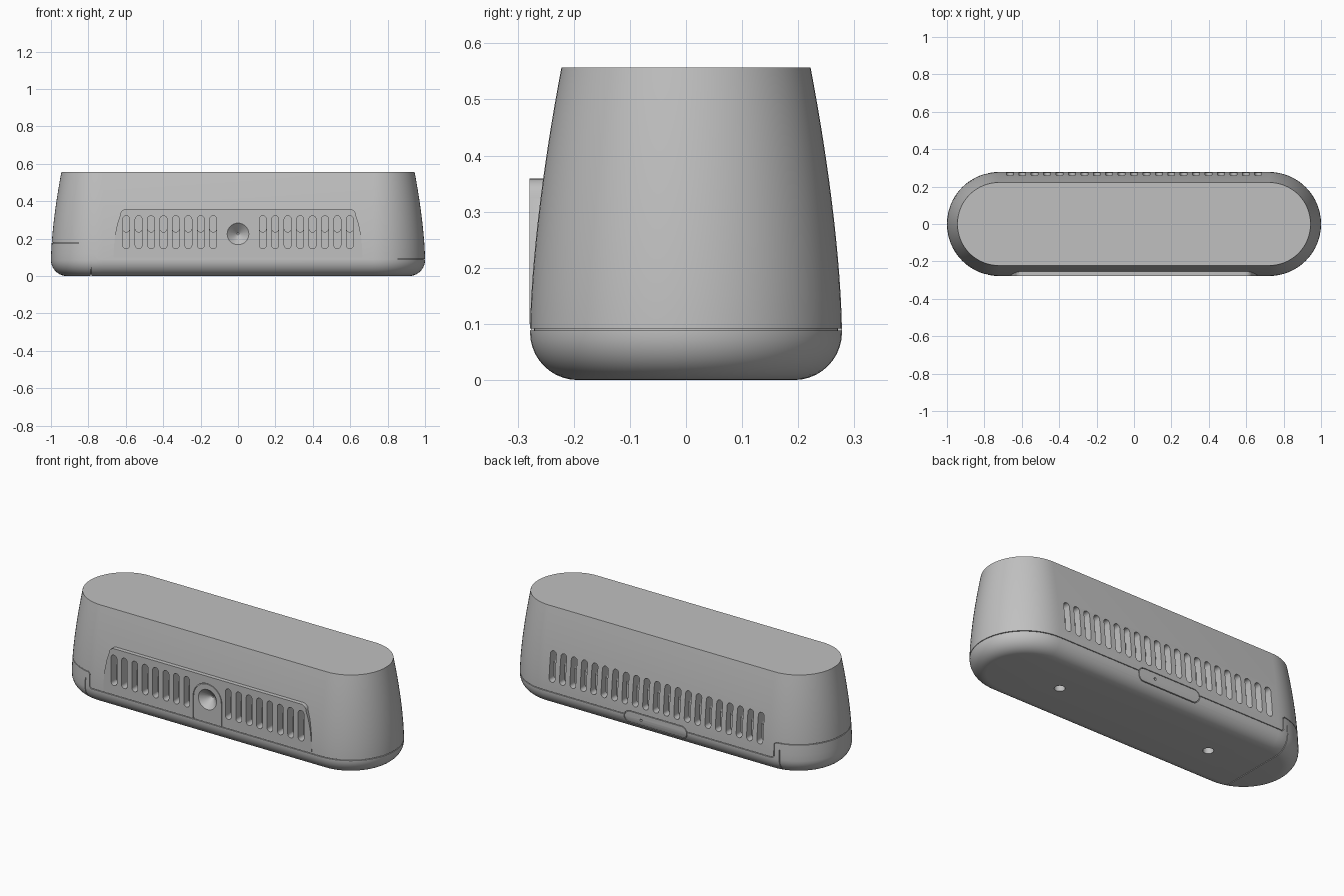
import bpy, bmesh
from math import sin, cos, pi, radians
from mathutils import Vector, Matrix

if "Cube" in bpy.data.objects:
    bpy.data.objects.remove(bpy.data.objects["Cube"])

STRAIGHT = 0.722   # half length of the flat sides
RADIUS = 0.278     # widest end radius
HEIGHT = 0.557
FILLET = 0.085     # rounded bottom edge
PITCH = 0.0664     # slot spacing
FRONT = -0.2785    # face of the vent panel


def finish(name, bm):
    bmesh.ops.recalc_face_normals(bm, faces=bm.faces)
    mesh = bpy.data.meshes.new(name)
    bm.to_mesh(mesh)
    bm.free()
    ob = bpy.data.objects.new(name, mesh)
    bpy.context.collection.objects.link(ob)
    return ob


def boolean(target, tool, operation="DIFFERENCE", keep=False):
    mod = target.modifiers.new("cut", "BOOLEAN")
    mod.operation = operation
    mod.solver = "EXACT"
    mod.object = tool
    bpy.context.view_layer.objects.active = target
    bpy.ops.object.modifier_apply(modifier=mod.name)
    if not keep:
        bpy.data.objects.remove(tool)


def loft_body(name, inset=0.0):
    """Stack of stadium outlines following the side profile."""
    rows = []
    for i in range(11):
        a = pi / 2 * i / 10
        rows.append((RADIUS - FILLET + (FILLET - inset) * sin(a),
                     FILLET - (FILLET - inset) * cos(a)))
    for i in range(1, 15):
        t = i / 14
        rows.append((RADIUS - inset - 0.056 * t ** 1.6,
                     FILLET + (HEIGHT - inset - FILLET) * t))
    bm = bmesh.new()
    rings = []
    for r, z in rows:
        ring = []
        for side in (1, -1):
            for k in range(33):
                a = pi * k / 32 - pi / 2
                ring.append(bm.verts.new((side * (STRAIGHT + r * cos(a)), side * r * sin(a), z)))
        rings.append(ring)
    for low, high in zip(rings, rings[1:]):
        for k in range(len(low)):
            j = (k + 1) % len(low)
            bm.faces.new((low[k], low[j], high[j], high[k]))
    bm.faces.new(rings[0])
    bm.faces.new(rings[-1])
    return finish(name, bm)


def extrude_y(bm, faces, depth):
    out = bmesh.ops.extrude_face_region(bm, geom=faces)
    verts = [g for g in out["geom"] if isinstance(g, bmesh.types.BMVert)]
    bmesh.ops.translate(bm, verts=verts, vec=(0, depth, 0))


def prisms(name, outlines, y0, y1):
    """Extrude closed x-z outlines along y."""
    bm = bmesh.new()
    for pts in outlines:
        face = bm.faces.new([bm.verts.new((x, y0, z)) for x, z in pts])
        extrude_y(bm, [face], y1 - y0)
    return finish(name, bm)


def ribbon(name, path, y0, y1, closed=False, width=0.004):
    """Thin x-z strip along a path, extruded along y."""
    bm = bmesh.new()
    pts = [Vector(p) for p in path]
    n = len(pts)
    pairs = []
    for i, p in enumerate(pts):
        before = pts[i - 1] if closed or i else p
        after = pts[(i + 1) % n] if closed or i < n - 1 else p
        d1, d2 = (p - before).normalized(), (after - p).normalized()
        d = (d1 + d2).normalized()
        normal = Vector((-d.y, d.x))
        ref = d2 if d2.length else d1
        offset = normal * width / 2 / max(d.dot(ref), 0.5)
        pairs.append([bm.verts.new((q.x, y0, q.y)) for q in (p + offset, p - offset)])
    faces = []
    for i in range(n if closed else n - 1):
        a, b = pairs[i], pairs[(i + 1) % n]
        faces.append(bm.faces.new((a[0], a[1], b[1], b[0])))
    extrude_y(bm, faces, y1 - y0)
    return finish(name, bm)


def arc(x, z, r, start, end, steps=10):
    return [(x + r * cos(radians(start + (end - start) * i / steps)),
             z + r * sin(radians(start + (end - start) * i / steps))) for i in range(steps + 1)]


def slot(x, low, high, r=0.0185):
    return arc(x, high - r, r, 0, 180) + arc(x, low + r, r, 180, 360)


def cone(name, place, axis, depth, r1, r2):
    bm = bmesh.new()
    turn = Vector((0, 0, 1)).rotation_difference(Vector(axis)).to_matrix().to_4x4()
    bmesh.ops.create_cone(bm, cap_ends=True, segments=40, radius1=r1, radius2=r2,
                          depth=depth, matrix=Matrix.Translation(place) @ turn)
    return finish(name, bm)


# Main shell and a smaller copy that limits groove depth
housing = loft_body("housing")
core = loft_body("groove_core", 0.007)
core.hide_render = True

# Raised flat vent panel on the front
half = [(0.666, 0.1), (0.664, 0.15), (0.657, 0.22), (0.645, 0.28), (0.63, 0.325)]
half += arc(0.595, 0.322, 0.037, 25, 90, 5)
panel = prisms("vent_panel", [half + [(-x, z) for x, z in reversed(half)]], -0.2, FRONT)
boolean(housing, panel, "UNION")

# Vent slots: shallow over the full height, deeper in the upper part
front_x = [s * PITCH * k for k in range(2, 10) for s in (1, -1)]
back_x = [PITCH * k for k in range(-10, 11)]
for xs, side in ((front_x, -1), (back_x, 1)):
    for low, depth in ((0.146, 0.23), (0.235, 0.18)):
        cutter = prisms("slots", [slot(x, low, 0.322) for x in xs], side * depth, side * 0.35)
        boolean(housing, cutter)

# Conical sensor dish inside an arched cover outline
boolean(housing, cone("dish", (0, -0.265, 0.225), (0, 1, 0), 0.07, 0.081, 0.006))
arch = [(0.09, 0.094)] + arc(0, 0.225, 0.09, 0, 180, 24) + [(-0.09, 0.094)]
boolean(housing, ribbon("arch_groove", arch, -0.35, -0.272))

# Parting seam with a step, and the end cap joint
plug = (arc(0.165, 0.08, 0.035, -90, 90) + arc(-0.165, 0.08, 0.035, 90, 270))
seam = ribbon("seam", [(-1.1, 0.178), (-0.765, 0.178), (-0.755, 0.168), (-0.755, 0.1),
                       (-0.745, 0.09), (1.1, 0.09)], -0.4, 0.4)
boolean(seam, core, keep=True)
boolean(seam, prisms("plug_mask", [plug], 0.1, 0.45))
boolean(housing, seam)
cap_joint = ribbon("cap_joint", [(-0.786, -0.1), (-0.786, 0.14)], -0.4, 0.4)
boolean(cap_joint, core, keep=True)
boolean(housing, cap_joint)

# Rear port cover outline and its pinhole
cover = ribbon("port_groove", plug, 0.15, 0.4, closed=True)
boolean(cover, core)
boolean(housing, cover)
boolean(housing, cone("pinhole", (0.093, 0.3, 0.08), (0, 1, 0), 0.1, 0.007, 0.007))

# Screw holes underneath
for x in (-0.49, 0.49):
    boolean(housing, cone("screw_hole", (x, 0, 0), (0, 0, 1), 0.1, 0.028, 0.028))

# Material and shading
grey = bpy.data.materials.new("plain grey")
grey.use_nodes = True
colour = (0.53, 0.53, 0.53, 1)
grey.diffuse_color = colour
grey.node_tree.nodes["Principled BSDF"].inputs["Base Color"].default_value = colour
housing.data.materials.clear()
housing.data.materials.append(grey)
for poly in housing.data.polygons:
    poly.material_index = 0
bpy.ops.object.select_all(action="DESELECT")
housing.select_set(True)
bpy.context.view_layer.objects.active = housing
bpy.ops.object.shade_smooth_by_angle(angle=radians(30))
